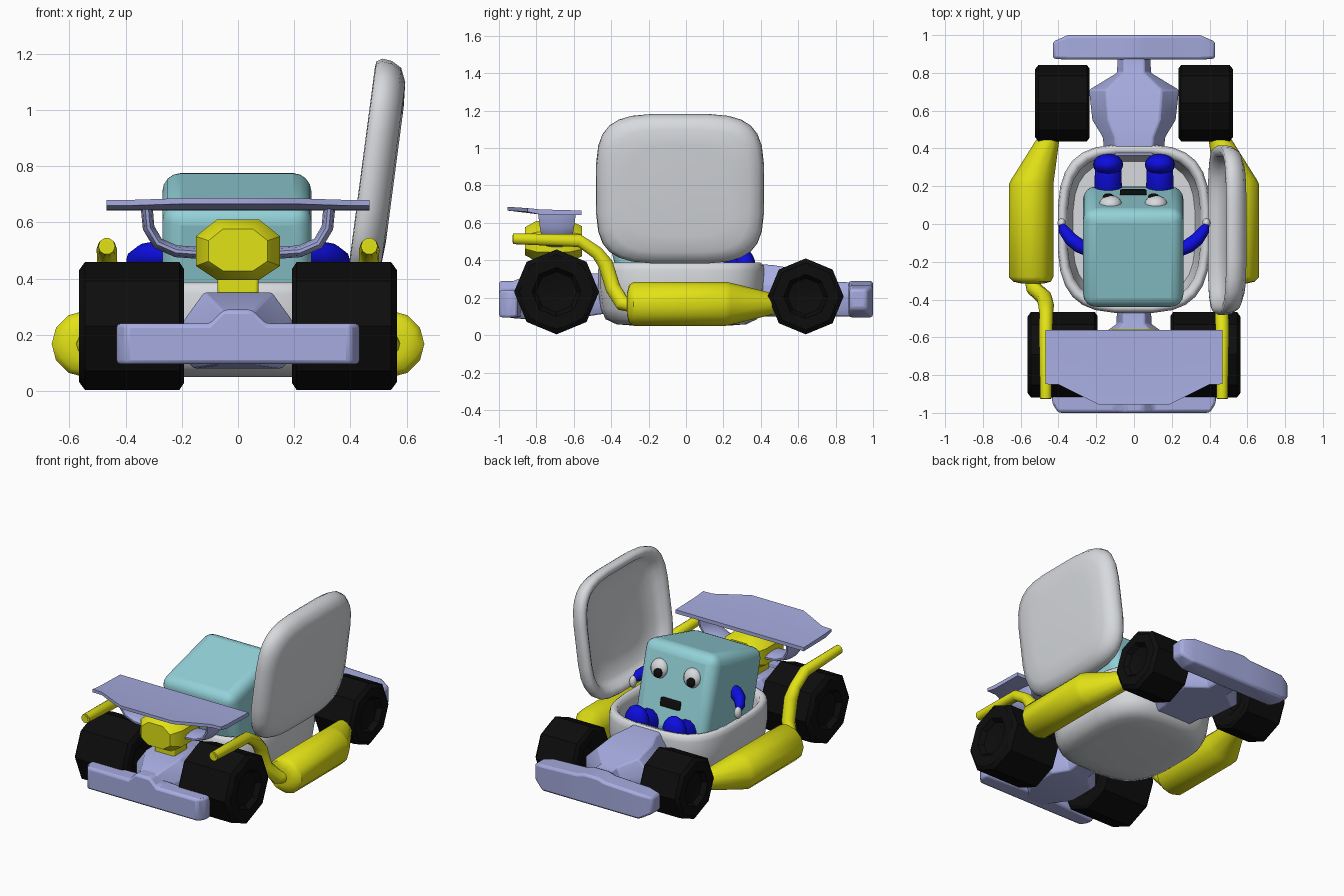
import bpy, bmesh, math
from mathutils import Vector, Matrix

if "Cube" in bpy.data.objects:
    bpy.data.objects.remove(bpy.data.objects["Cube"])


def paint(name, r, g, b):
    m = bpy.data.materials.new(name)
    m.diffuse_color = (r, g, b, 1)
    m.use_nodes = True
    m.node_tree.nodes["Principled BSDF"].inputs["Base Color"].default_value = m.diffuse_color
    return m


WHITE = paint("shell white", 0.68, 0.70, 0.73)
YELLOW = paint("yellow", 0.76, 0.76, 0.008)
PERI = paint("periwinkle", 0.38, 0.41, 0.74)
CYAN = paint("pale cyan", 0.29, 0.64, 0.69)
BLUE = paint("blue", 0.004, 0.004, 0.75)
BLACK = paint("black", 0.004, 0.004, 0.004)


def finish(name, bm, mat, angle=40, matrix=None, bevel=0, segs=2):
    if matrix:
        bmesh.ops.transform(bm, matrix=matrix, verts=bm.verts)
    bmesh.ops.recalc_face_normals(bm, faces=bm.faces)
    me = bpy.data.meshes.new(name)
    bm.to_mesh(me)
    bm.free()
    me.materials.append(mat)
    ob = bpy.data.objects.new(name, me)
    bpy.context.collection.objects.link(ob)
    if bevel:
        b = ob.modifiers.new("bevel", "BEVEL")
        b.width, b.segments, b.limit_method = bevel, segs, 'ANGLE'
        b.angle_limit = math.radians(25)
    bpy.ops.object.select_all(action='DESELECT')
    ob.select_set(True)
    bpy.context.view_layer.objects.active = ob
    bpy.ops.object.shade_smooth_by_angle(angle=math.radians(angle))
    return ob


def loft(name, rings, mat, **kw):
    """Skin a list of equal-length point rings and cap both ends."""
    bm = bmesh.new()
    vs = [[bm.verts.new(p) for p in ring] for ring in rings]
    n = len(vs[0])
    for a, b in zip(vs, vs[1:]):
        for i in range(n):
            j = (i + 1) % n
            bm.faces.new((a[i], a[j], b[j], b[i]))
    bm.faces.new(vs[0])
    bm.faces.new(vs[-1])
    return finish(name, bm, mat, **kw)


def circle(n, turn=0.0):
    return [(math.cos(2 * math.pi * (i + turn) / n), math.sin(2 * math.pi * (i + turn) / n)) for i in range(n)]


def squircle(a, b, n, power):
    return [(a * math.copysign(abs(c) ** (2 / power), c), b * math.copysign(abs(s) ** (2 / power), s))
            for c, s in circle(n, 0.5)]


def sweep(name, path, radii, mat, axis, n=10, **kw):
    """Tube along a path; radii are (across, along axis) for each point."""
    pts = [Vector(p) for p in path]
    rings = []
    for i, p in enumerate(pts):
        t = (pts[min(i + 1, len(pts) - 1)] - pts[max(i - 1, 0)]).normalized()
        u = t.cross(Vector(axis)).normalized()
        v = u.cross(t)
        rings.append([p + u * c * radii[i][0] + v * s * radii[i][1] for c, s in circle(n, 0.5)])
    return loft(name, rings, mat, **kw)


def hull(name, stations, mat):
    """Body along y with a chamfered section: (y, half width, bottom, top)."""
    rings = []
    for y, w, lo, hi in stations:
        m = lo + (hi - lo) * 0.62
        rings.append([(-w * .8, y, lo), (w * .8, y, lo), (w, y, lo + .04), (w, y, m),
                      (w * .62, y, hi), (-w * .62, y, hi), (-w, y, m), (-w, y, lo + .04)])
    return loft(name, rings, mat, bevel=0.008)


def bar(name, stations, mat):
    """Bumper along x, mirrored: (x, y0, y1, bottom, top)."""
    full = [(-x, *r) for x, *r in stations] + [(x, *r) for x, *r in reversed(stations)]
    rings = [[(x, a, lo), (x, b, lo), (x, b, hi), (x, a, hi)] for x, a, b, lo, hi in full]
    return loft(name, rings, mat, bevel=0.015)


def ball(name, loc, size, mat, matrix=None):
    bm = bmesh.new()
    bmesh.ops.create_uvsphere(bm, u_segments=16, v_segments=10, radius=1)
    m = Matrix.Translation(loc) @ Matrix.Diagonal((*size, 1))
    return finish(name, bm, mat, 60, (matrix @ m) if matrix else m)


def box(name, loc, size, mat, bevel, segs=2, matrix=None):
    bm = bmesh.new()
    bmesh.ops.create_cube(bm, size=1)
    m = Matrix.Translation(loc) @ Matrix.Diagonal((*size, 1))
    return finish(name, bm, mat, 40, (matrix @ m) if matrix else m, bevel, segs)


# wheels: octagonal tyres with recessed hubs
for label, y, r, x0, x1 in (("rear", -.692, .227, .193, .565), ("front", .64, .203, .235, .525)):
    for s in (-1, 1):
        prof = [(x0 + .05, .3), (x0 + .02, .45), (x0, .6), (x0, .9), (x0 + .015, 1),
                (x1 - .02, 1), (x1, .88), (x1, .58), (x1 - .03, .48), (x1 - .04, .3)]
        loft(label + "_wheel", [[(s * x, y + c * k * r, r + .004 + d * k * r) for c, d in circle(8)]
                                for x, k in prof], BLACK, angle=35)

# open tub of the cockpit
tub = [(.05, .55), (.058, .78), (.085, .91), (.14, .965), (.25, 1), (.345, 1), (.375, .985),
       (.387, .95), (.38, .90), (.345, .87), (.22, .86), (.12, .8)]
loft("cockpit_tub", [[(x, y - .025, z) for x, y in squircle(.405 * k, .447 * k, 28, 3.2)] for z, k in tub],
     WHITE, angle=60)

# raised canopy lid, hollow on the inner side
tilt = Matrix.Translation((.447, -.032, .785)) @ Matrix.Rotation(math.radians(7.5), 4, 'Y')
lid = [(.112, .6), (.106, .82), (.085, .94), (.05, .99), (.015, 1), (-.005, .97), (-.008, .92),
       (.005, .87), (.035, .83), (.06, .76), (.07, .5)]
loft("canopy_lid", [[(w, u, v) for u, v in squircle(.45 * k, .404 * k, 28, 4)] for w, k in lid],
     WHITE, angle=60, matrix=tilt)

# chassis nose, tail and bumpers
hull("nose_body", [(.36, .155, .1, .38), (.46, .165, .1, .375), (.55, .22, .1, .36), (.71, .238, .1, .33),
                   (.8, .09, .1, .285), (.92, .085, .1, .28)], PERI)
hull("tail_body", [(-.40, .09, .12, .33), (-.53, .092, .1, .33), (-.6, .195, .08, .35), (-.78, .195, .08, .35),
                   (-.92, .1, .09, .29), (-.985, .08, .1, .27)], PERI)
bar("front_bumper", [(.43, .875, .965, .14, .245), (.35, .87, 1, .095, .265), (.1, .87, 1, .095, .275),
                     (.05, .87, 1, .095, .29)], PERI)
bar("rear_bumper", [(.433, -.95, -.9, .095, .24), (.40, -1, -.9, .095, .24), (.1, -1, -.88, .095, .24),
                    (.05, -1, -.88, .095, .29)], PERI)

# side tanks with exhaust pipes
for s in (-1, 1):
    tank = [(-.315, .535, .06), (-.305, .54, .10), (-.28, .545, .118), (.21, .545, .118), (.24, .535, .112),
            (.45, .455, .06), (.5, .44, .05)]
    loft("side_tank", [[(s * (x + c * r), y, .167 + d * r) for c, d in circle(12)] for y, x, r in tank], YELLOW)
    pipe = [(.54, -.28, .16), (.53, -.34, .17), (.475, -.39, .25), (.465, -.43, .38), (.465, -.475, .44),
            (.467, -.57, .505), (.467, -.925, .515), (.467, -.925, .515), (.467, -.87, .515)]
    sweep("exhaust_pipe", [(s * x, y, z) for x, y, z in pipe[:7]], [(.042, .042)] * 4 + [(.036, .036)] * 2 + [(.03, .03)],
          YELLOW, (1, 0, 0))
    loft("exhaust_opening", [[(s * .467 + c * .02, y, .515 + d * .02) for c, d in circle(10)]
                             for y in (-.92, -.927)], YELLOW)

# engine block and its neck
block = [(-.86, .7), (-.80, 1), (-.62, 1), (-.555, .75)]
prof = [(.15, .05), (.075, .11), (-.075, .11), (-.15, .05), (-.15, -.055), (-.075, -.105), (.075, -.105), (.15, -.055)]
loft("engine_block", [[(x * k, y, .5 + z * k) for x, z in prof] for y, k in block], YELLOW)
box("engine_neck", (0, -.70, .37), (.145, .14, .14), YELLOW, .01)

# rear wing: thin swept plate with an upturned trailing edge
half = [(.468, -.848), (.40, -.85), (.19, -.955)]
rear = half + [(-x, y) for x, y in reversed(half)]
ribs = []
for x, y in rear:
    rise = .03 * max(0, (-.80 - y) / .155)
    ribs.append([(x, -.56, .642), (x, -.56, .666), (x, -.78, .672), (x, y, .676 + rise / 3),
                 (x, y, .656 + rise / 3), (x, -.78, .645)])
loft("rear_wing", ribs, PERI)

# wing support: broad curved strap under the wing
strap = [(.325, .655, .105), (.318, .58, .095), (.285, .525, .085), (.22, .497, .08), (.08, .487, .078)]
strap = [(-x, z, w) for x, z, w in strap] + strap[::-1]
sweep("wing_support", [(x, -.69, z) for x, z, w in strap], [(.022, w) for x, z, w in strap], PERI, (0, 1, 0), n=12)

# leaning box-shaped driver with face
lean = Matrix.Translation((-.004, -.12, .45)) @ Matrix.Rotation(math.radians(15), 4, 'X')
box("driver_body", (0, 0, 0), (.53, .54, .56), CYAN, .065, 4, lean)
box("mouth", (0, .272, -.075), (.14, .035, .055), BLACK, .008, 2, lean)
for s in (-1, 1):
    ball("eye", (s * .12, .265, .115), (.06, .045, .062), WHITE, lean)
    ball("pupil", (s * .12 - .012, .298, .095), (.03, .018, .034), BLACK, lean)

# driver limbs
for s in (-1, 1):
    arm = [(.24, -.14, .485), (.29, -.115, .485), (.335, -.08, .48), (.37, -.035, .46), (.383, -.005, .44)]
    sweep("arm", [(s * x, y, z) for x, y, z in arm], [(.035, .04), (.04, .048), (.037, .045), (.03, .038), (.016, .02)],
          BLUE, (0, 0, 1), angle=60)
    ball("hand", (s * .383, .005, .43), (.022, .026, .038), WHITE)
    leg = [(.08, .26), (.2, .31), (.29, .34), (.33, .34)]
    sweep("leg", [(s * .137, y, z) for y, z in leg], [(.07, .07), (.078, .075), (.078, .072), (.06, .055)],
          BLUE, (1, 0, 0), n=12, angle=60)
    ball("foot", (s * .137, .315, .36), (.08, .058, .097), BLUE)
